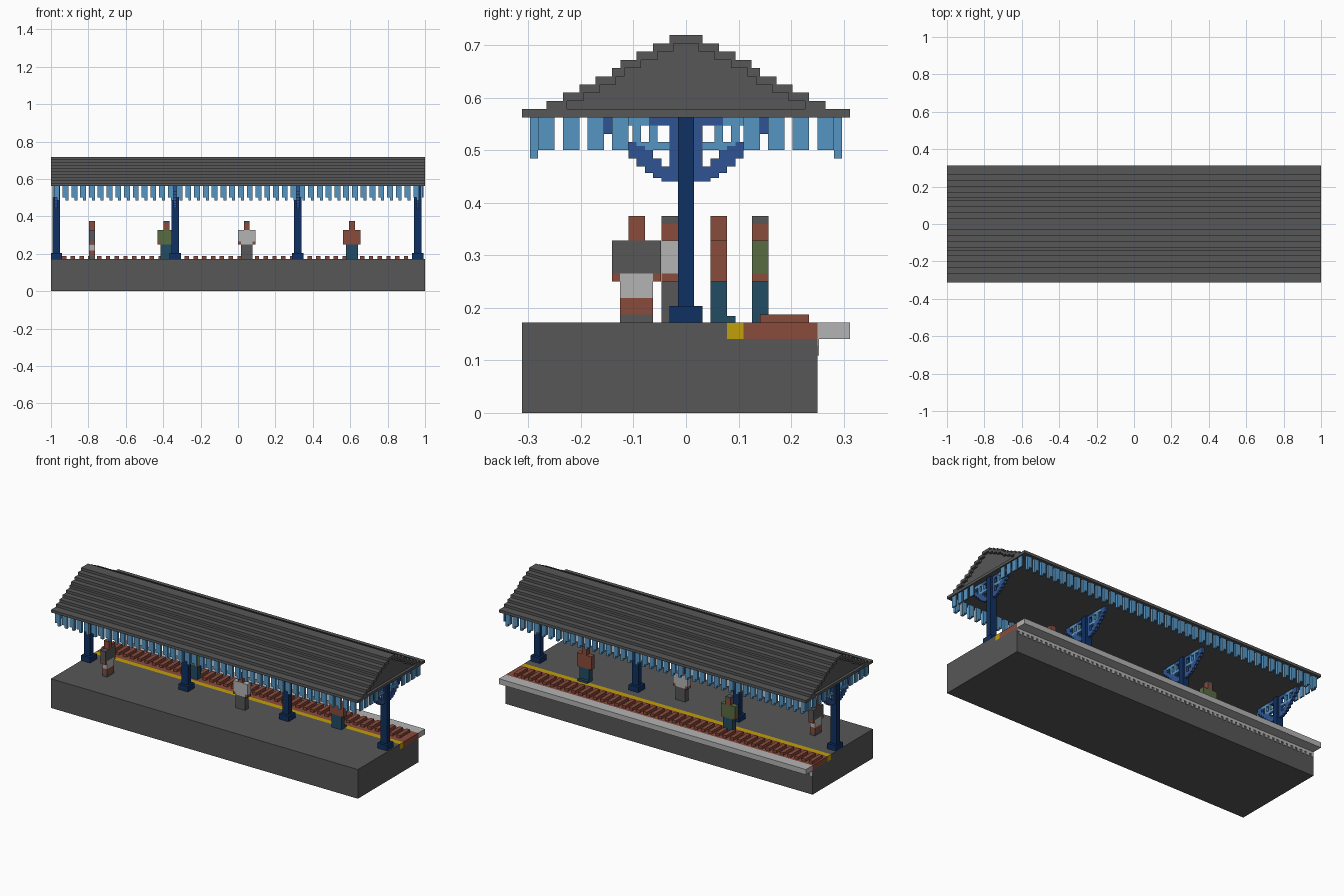
import bpy, bmesh

old = bpy.data.objects.get("Cube")
if old:
    bpy.data.objects.remove(old, do_unlink=True)

V = 1 / 64            # block unit
TOP = 11 * V          # platform surface
EAVE = 36 * V         # underside of the roof


def make_mat(name, rgb):
    lin = [((c / 255 + 0.055) / 1.055) ** 2.4 for c in rgb] + [1]
    m = bpy.data.materials.new(name)
    m.use_nodes = True
    m.diffuse_color = lin
    bsdf = next(n for n in m.node_tree.nodes if n.type == 'BSDF_PRINCIPLED')
    bsdf.inputs["Base Color"].default_value = lin
    return m


MATS = {n: make_mat(n, c) for n, c in {
    "dark grey": (87, 87, 87),
    "light grey": (180, 180, 180),
    "brick red": (138, 75, 60),
    "yellow": (192, 160, 10),
    "navy": (15, 48, 98),
    "mid blue": (47, 84, 146),
    "sky blue": (86, 149, 194),
    "teal": (34, 76, 100),
    "green": (88, 108, 66),
}.items()}


def blocks(name, boxes):
    """One object from boxes (x0, x1, y0, y1, z0, z1, colour)."""
    bm = bmesh.new()
    me = bpy.data.meshes.new(name)
    slots = []
    for x0, x1, y0, y1, z0, z1, col in boxes:
        if col not in slots:
            slots.append(col)
            me.materials.append(MATS[col])
        verts = bmesh.ops.create_cube(bm, size=1)["verts"]
        for v in verts:
            v.co = (x0 + (v.co.x + .5) * (x1 - x0),
                    y0 + (v.co.y + .5) * (y1 - y0),
                    z0 + (v.co.z + .5) * (z1 - z0))
        for f in {f for v in verts for f in v.link_faces}:
            f.material_index = slots.index(col)
    bm.to_mesh(me)
    bm.free()
    ob = bpy.data.objects.new(name, me)
    bpy.context.collection.objects.link(ob)
    return ob


# Platform body and the coloured edge strips on it
Z1 = 9 * V
blocks("platform", [(-1, 1, -20 * V, 16 * V, 0, Z1, "dark grey"),
                    (-1, 1, -20 * V, 5 * V, Z1, TOP, "dark grey")])
blocks("warning_line", [(-1, 1, 5 * V, 7 * V, Z1, TOP, "yellow")])
blocks("brick_strip", [(-1, 1, 7 * V, 16 * V, Z1, TOP, "brick red")])
blocks("edge_slab", [(-1, 1, 16 * V, 20 * V, Z1, TOP, "light grey")])

# Raised bars across the brick strip
blocks("brick_bars", [(x, x + 1.5 * V, 9 * V, 15 * V, TOP, TOP + V, "brick red")
                      for x in (-1 + (0.75 + 3 * i) * V for i in range(42))])

# Serrated light band under the slab
band = [(-1, 1, 16 * V, 16 * V + .003, 8 * V, Z1, "light grey")]
band += [(-1 + 2 * i * V, -1 + (2 * i + 1) * V, 16 * V, 16 * V + .003,
          7 * V, 8 * V, "light grey") for i in range(64)]
blocks("slab_teeth", band)

# Columns with bases, and stepped brackets on both sides
curve = [(1, 3, 28.2, 30), (3, 4, 28.6, 31), (4, 5, 29.2, 32), (5, 6, 30, 32.5),
         (6, 7, 31, 33), (7, 8, 32, 34), (8, 9, 33, 36), (9, 10, 34, 36),
         (1, 2, 30, 36), (2, 4.5, 35, 36)]
lattice = [(2, 7, 32, 33), (3.5, 4.5, 33, 35), (4.5, 8, 35, 36), (5.5, 6.5, 33, 35)]
for n, cx in enumerate((-.973, -.336, .32, .961), 1):
    b0, b1 = max(cx - 2 * V, -1), min(cx + 2 * V, 1)
    blocks(f"column_{n}", [
        (b0, b1, -2 * V, 2 * V, TOP, TOP + 2 * V, "navy"),
        (cx - .02, cx + .02, -V, V, TOP + 2 * V, EAVE, "navy")])
    parts = []
    for cells, col in ((curve, "mid blue"), (lattice, "sky blue")):
        for y0, y1, z0, z1 in cells:
            for s in (-1, 1):
                a, b = sorted((s * y0 * V, s * y1 * V))
                parts.append((cx - V / 2, cx + V / 2, a, b, z0 * V, z1 * V, col))
    blocks(f"bracket_{n}", parts)

# Stepped roof with a thin shell framing each recessed gable
halves = [20, 17, 15, 13, 11, 9, 8, 6, 4, 2]
roof = []
for i, h in enumerate(halves):
    z0, z1 = EAVE + i * V, EAVE + (i + 1) * V
    full = i in (0, len(halves) - 1)
    end = 1 if full else 1 - V
    roof.append((-end, end, -h * V, h * V, z0, z1, "dark grey"))
    if not full:
        inner = halves[i + 1] - .5
        for sx in (-1, 1):
            for sy in (-1, 1):
                xa, xb = sorted((sx * (1 - V), sx))
                ya, yb = sorted((sy * inner * V, sy * h * V))
                roof.append((xa, xb, ya, yb, z0, z1, "dark grey"))
blocks("roof", roof)

# Hanging valance along both eaves
for side, s in (("front", -1), ("back", 1)):
    ya, yb = sorted((s * 18 * V, s * 19 * V))
    teeth = []
    for i in range(42):
        x = -1 + (1 + 3 * i) * V
        teeth.append((x, x + 2 * V, ya, yb, 32 * V, EAVE, "sky blue"))
        teeth.append((x + V, x + 2 * V, ya, yb, 31 * V, 32 * V, "sky blue"))
    blocks(f"{side}_valance", teeth)

# Shorter valance under each gable
for side, s in (("right", -1), ("left", 1)):
    xa, xb = sorted((s * (1 - V), s * (1 - V / 2)))
    teeth = []
    for k in (7, 10, 13, 16):
        for sy in (-1, 1):
            ya, yb = sorted((sy * k * V, sy * (k + 2) * V))
            teeth.append((xa, xb, ya, yb, 32 * V, EAVE, "sky blue"))
    blocks(f"{side}_gable_valance", teeth)


def person(name, cx, cy, shirt, legs, hair, facing_x=False, skirt=None, toe=0):
    """Blocky figure: cells are (width0, width1, depth0, depth1, z0, z1)."""
    skin = "brick red"
    cells = [(-1, 1, -1, 1, 21, 23, skin), (-1, 1, -1, 1, 23, 24, hair),
             (-2, 2, -1, 1, 17, 21, shirt)]
    for a, b in ((-3, -2), (2, 3)):
        cells += [(a, b, -1, 1, 17, 21, shirt), (a, b, -1, 1, 16, 17, skin)]
    if skirt:
        cells += [(-2, 2, -1, 1, 14, 17, skirt), (-2, 2, -1, 1, 12, 14, skin),
                  (-2, 2, -1, 1, 11, 12, legs)]
    else:
        cells += [(-2, 2, -1, 1, 16, 17, shirt), (-2, 2, -1, 1, 11, 16, legs)]
    if toe:
        a, b = sorted((toe, 2 * toe))
        cells.append((-2, 2, a, b, 11, 11.8, legs))
    out = []
    for w0, w1, d0, d1, z0, z1, col in cells:
        u, d = (w0 * V, w1 * V), (d0 * V, d1 * V)
        if facing_x:
            u, d = d, u
        out.append((cx + u[0], cx + u[1], cy + d[0], cy + d[1], z0 * V, z1 * V, col))
    blocks(name, out)


# Waiting passengers
person("passenger_1", -.781, -.094, "dark grey", "dark grey", "brick red",
       facing_x=True, skirt="light grey")
person("passenger_2", -.383, .141, "green", "teal", "dark grey")
person("passenger_3", .047, -.031, "light grey", "dark grey", "dark grey")
person("passenger_4", .609, .0625, "brick red", "teal", "brick red", toe=1)
